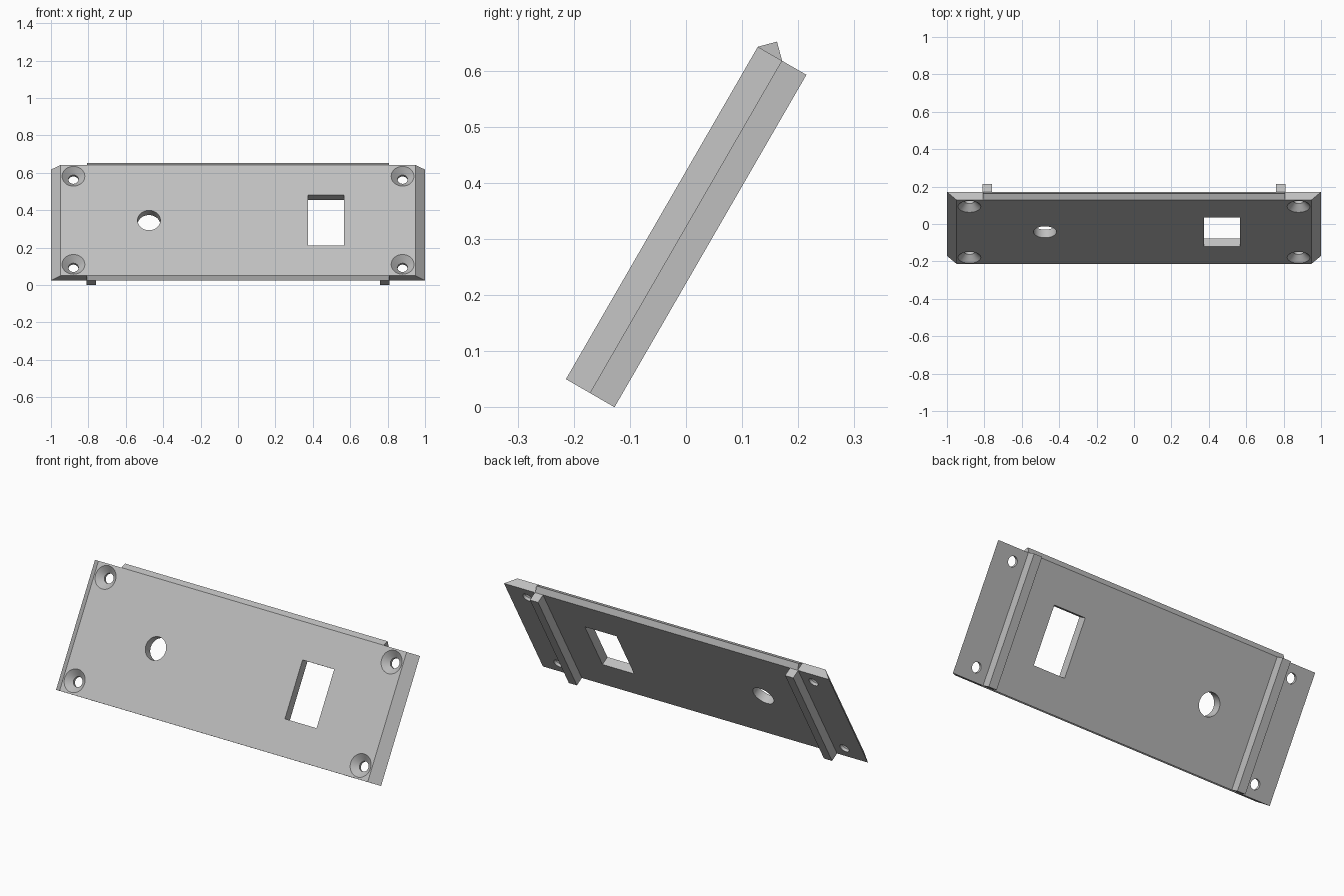
import bpy, math
from mathutils import Matrix

cube = bpy.data.objects.get("Cube")
if cube:
    bpy.data.objects.remove(cube, do_unlink=True)

# Panel frame: x across, y through the thickness, z up the slope
HEIGHT, THICK = 0.684, 0.05
MID = HEIGHT / 2
TILT = Matrix.Translation((0, -0.214, THICK)) @ Matrix.Rotation(math.radians(-30), 4, 'X')

grey = bpy.data.materials.new("light_grey")
GREY = (0.52, 0.52, 0.52, 1)
grey.diffuse_color = GREY
grey.use_nodes = True
grey.node_tree.nodes["Principled BSDF"].inputs["Base Color"].default_value = GREY


def loft(name, rings):
    """Solid through matching rings of points, capped at both ends."""
    n = len(rings[0])
    verts = [p for ring in rings for p in ring]
    faces = [tuple(range(n))[::-1], tuple(range(len(verts) - n, len(verts)))]
    for r in range(len(rings) - 1):
        for i in range(n):
            j = (i + 1) % n
            faces.append((r * n + i, r * n + j, (r + 1) * n + j, (r + 1) * n + i))
    mesh = bpy.data.meshes.new(name)
    mesh.from_pydata(verts, [], faces)
    mesh.materials.append(grey)
    obj = bpy.data.objects.new(name, mesh)
    bpy.context.collection.objects.link(obj)
    obj.matrix_world = TILT
    # Consistent outward normals
    import bmesh
    bm = bmesh.new()
    bm.from_mesh(mesh)
    bmesh.ops.recalc_face_normals(bm, faces=bm.faces)
    bm.to_mesh(mesh)
    bm.free()
    return obj


def rect(x0, x1, y, z0, z1):
    return [(x0, y, z0), (x1, y, z0), (x1, y, z1), (x0, y, z1)]


def block(name, x0, x1, y0, y1, z0, z1):
    return loft(name, [rect(x0, x1, y0, z0, z1), rect(x0, x1, y1, z0, z1)])


def turned(name, x, z, steps, sides=48):
    """Round solid through the thickness from (depth, radius) steps."""
    angles = [math.tau * i / sides for i in range(sides)]
    return loft(name, [[(x + r * math.cos(a), y, z + r * math.sin(a)) for a in angles]
                       for y, r in steps])


def bar(name, z):
    """Diamond bar along the edge at height z."""
    h = THICK / 2
    return loft(name, [[(x, 0, z), (x, h, z + h), (x, THICK, z), (x, h, z - h)]
                       for x in (-0.807, 0.807)])


# Plate with slanted ends
panel = loft("panel", [rect(-0.948, 0.948, 0, 0, HEIGHT), rect(-1, 1, THICK, 0, HEIGHT)])

# Openings: round hole, window, countersunk screw holes, bottom groove
cutters = [
    turned("round_hole_cutter", -0.476, MID, [(-0.1, 0.061), (0.15, 0.061)]),
    block("window_cutter", 0.373, 0.568, -0.1, 0.15, MID - 0.155, MID + 0.155),
    bar("groove_cutter", 0),
]
for x in (-0.88, 0.88):
    for z in (0.07, HEIGHT - 0.07):
        cutters.append(turned("screw_hole_cutter", x, z,
                              [(-0.01, 0.071), (0.034, 0.027), (0.15, 0.027)]))
for cutter in cutters:
    cutter.hide_render = True
    mod = panel.modifiers.new("cut", 'BOOLEAN')
    mod.operation = 'DIFFERENCE'
    mod.solver = 'EXACT'
    mod.object = cutter

bpy.context.view_layer.update()
cut_mesh = bpy.data.meshes.new_from_object(
    panel.evaluated_get(bpy.context.evaluated_depsgraph_get()))
panel.modifiers.clear()
panel.data = cut_mesh
for cutter in cutters:
    bpy.data.objects.remove(cutter, do_unlink=True)

# Top ridge matching the groove
h = THICK / 2
loft("top_ridge", [[(x, 0, HEIGHT), (x, h, HEIGHT + h), (x, THICK, HEIGHT)]
                   for x in (-0.807, 0.807)])

# Back ribs
for side, x0, x1 in (("left", 0.76, 0.81), ("right", -0.81, -0.76)):
    block(side + "_back_rib", x0, x1, THICK, 2 * THICK, 0, HEIGHT)

# Smooth hole walls, keep edges sharp
bpy.ops.object.select_all(action='DESELECT')
panel.select_set(True)
bpy.context.view_layer.objects.active = panel
bpy.ops.object.shade_smooth_by_angle(angle=math.radians(25))
